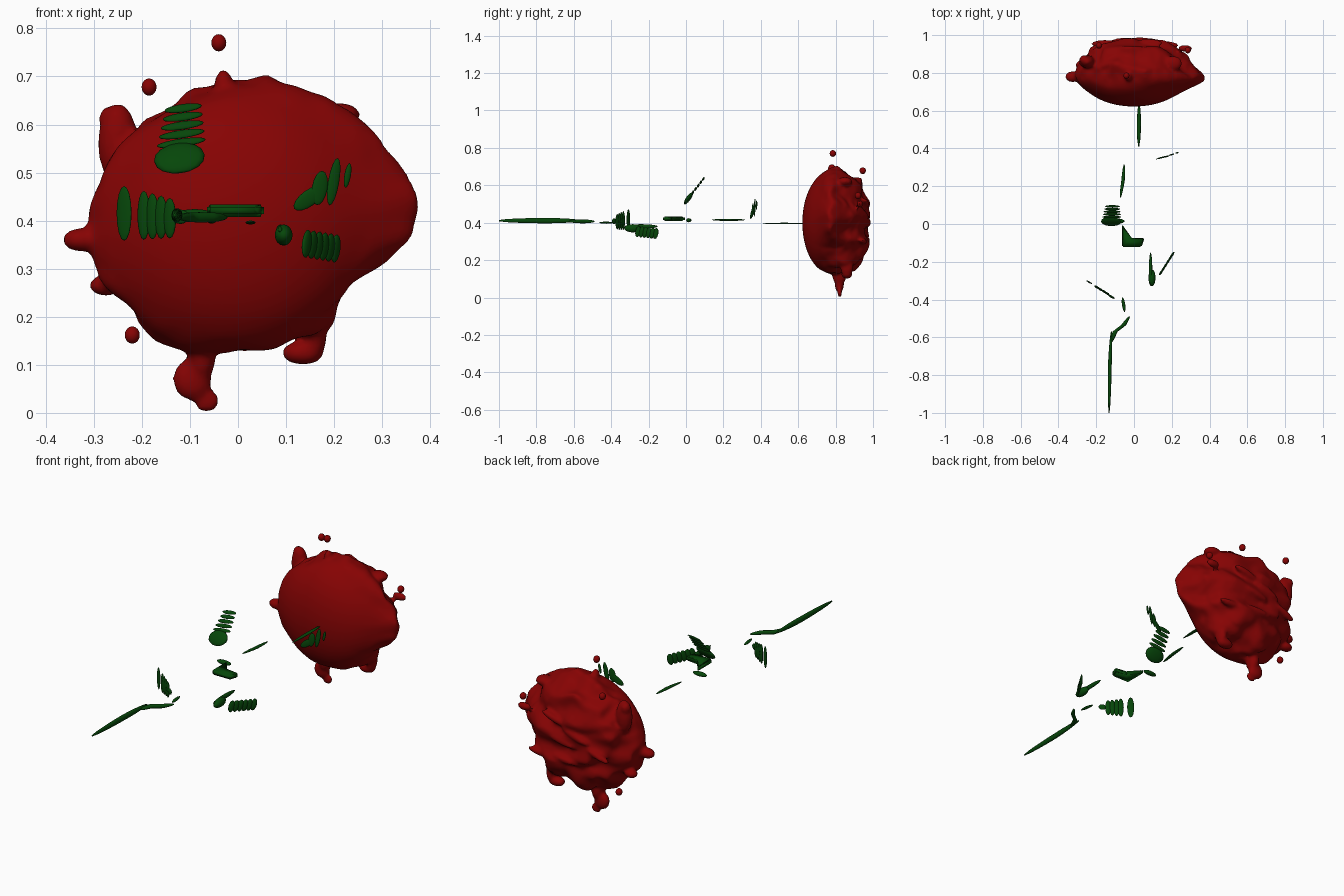
import bpy, bmesh, math, random
from mathutils import Vector, Matrix, Euler, noise

if "Cube" in bpy.data.objects:
    bpy.data.objects.remove(bpy.data.objects["Cube"])


def material(name, col):
    m = bpy.data.materials.new(name)
    m.diffuse_color = (*col, 1)
    m.use_nodes = True
    m.node_tree.nodes["Principled BSDF"].inputs["Base Color"].default_value = m.diffuse_color
    return m


RED = material("petal red", (0.24, 0.001, 0.001))
GREEN = material("leaf green", (0.002, 0.062, 0.003))


def finish(bm, name, mat):
    bmesh.ops.recalc_face_normals(bm, faces=bm.faces)
    me = bpy.data.meshes.new(name)
    bm.to_mesh(me)
    bm.free()
    for p in me.polygons:
        p.use_smooth = True
    me.materials.append(mat)
    ob = bpy.data.objects.new(name, me)
    bpy.context.collection.objects.link(ob)
    return ob


def loft(bm, rings):
    loops = [[bm.verts.new(p) for p in r] for r in rings]
    n = len(loops[0])
    for a, b in zip(loops, loops[1:]):
        for i in range(n):
            bm.faces.new((a[i], a[(i + 1) % n], b[(i + 1) % n], b[i]))
    bm.faces.new(loops[0])
    bm.faces.new(loops[-1])


def blob(bm, c, r, rot=(0, 0, 0)):
    e = Euler([math.radians(a) for a in rot])
    m = Matrix.LocRotScale(Vector(c), e, Vector(r))
    bmesh.ops.create_uvsphere(bm, u_segments=14, v_segments=8, radius=1, matrix=m)


def interp(table, t):
    for (a, va), (b, vb) in zip(table, table[1:]):
        if a <= t <= b:
            return va + (vb - va) * (t - a) / (b - a)
    return table[-1][1]


# Flower head: smooth cup towards the stem, ruffled petals at the far side
outline = [(.385, .44), (.24, .61), (.15, .665), (.05, .69), (-.03, .69), (-.13, .645),
           (-.27, .52), (-.32, .36), (-.28, .27), (-.22, .20), (0, .12), (.17, .19),
           (.24, .26), (.36, .39)]
polar = sorted((math.atan2(z - .4, x) % math.tau, math.hypot(x, z - .4)) for x, z in outline)
polar = [(polar[-1][0] - math.tau, polar[-1][1])] + polar + [(polar[0][0] + math.tau, polar[0][1])]


def profile(y):
    if y < .8:
        return max(.001, 1 - ((.8 - y) / .178) ** 2.4) ** .5
    return max(.0005, 1 - ((y - .8) / .175) ** 3) ** .5


bm = bmesh.new()
rings = []
for k in range(65):
    y = .7985 - .1765 * math.cos(math.pi * k / 64)
    ruffle = min(1, max(0, (y - .71) / .12))
    w = math.exp(-((y - .775) / .065) ** 2)
    ring = []
    for i in range(96):
        a = math.tau * i / 96
        r = profile(y) * (.272 + (interp(polar, a) - .272) * w)
        p = Vector((r * math.cos(a), y, .4 + r * math.sin(a)))
        n = noise.noise(p * 10) + .4 * noise.noise(p * 22)
        r += ruffle * .035 * n * min(1, r / .1)
        fold = noise.noise(Vector((p.x * 6, p.y * 5, p.z * 15)))
        dy = ruffle * .04 * fold
        ring.append((r * math.cos(a), min(y + dy, .997), .4 + r * math.sin(a)))
    rings.append(ring)
loft(bm, rings)

# Petal tips and drips
for c, r in [((-.25, .86, .56), (.042, .035, .085)),
             ((-.265, .87, .61), (.025, .025, .03)),
             ((-.03, .78, .68), (.02, .025, .035)),
             ((-.325, .78, .36), (.04, .03, .025)),
             ((-.275, .84, .265), (.035, .03, .022)),
             ((.21, .85, .62), (.045, .04, .025)),
             ((-.075, .82, .125), (.03, .04, .06)),
             ((-.095, .82, .07), (.042, .025, .045)),
             ((-.065, .822, .025), (.028, .012, .026)),
             ((.16, .86, .165), (.025, .035, .055)),
             ((.135, .86, .125), (.045, .03, .025)),
             ((.27, .93, .5), (.04, .018, .02))]:
    blob(bm, c, r)

# Folded petal edges on the far side
random.seed(4)
for i in range(6):
    a, d = i * 2.4, .03 + .032 * i
    blob(bm, (d * math.cos(a), .968 - .6 * d * d, .4 + d * math.sin(a)),
         (.08, .022, .018), (0, random.uniform(-25, 25), 0))
flower = finish(bm, "flower_head", RED)
rm = flower.modifiers.new("fuse", 'REMESH')
rm.mode = 'VOXEL'
rm.voxel_size = .009
rm.use_smooth_shade = True
sm = flower.modifiers.new("soften", 'SMOOTH')
sm.factor = .5
sm.iterations = 3

# Loose petal specks
bm = bmesh.new()
for c in [(-.04, .785, .77), (-.185, .945, .678), (-.22, .86, .162), (.285, .92, .545)]:
    blob(bm, c, (.016, .017, .018))
finish(bm, "petal_specks", RED)


# Stem pieces: path points x, y at one height, tapered towards both ends
def stem(name, z, w, h, path):
    bm = bmesh.new()
    rings = []
    steps = 6 * (len(path) - 1)
    for k in range(steps + 1):
        i = min(k // 6, len(path) - 2)
        p = Vector(path[i]).lerp(Vector(path[i + 1]), k / 6 - i)
        t = .25 + .75 * math.sin(math.pi * k / steps) ** .6 if 0 < k < steps else .25
        rings.append([(p.x + w * t * math.cos(math.tau * j / 10), p.y,
                       z + h * t * math.sin(math.tau * j / 10)) for j in range(10)])
    loft(bm, rings)
    finish(bm, name, GREEN)


stem("stem_lower", .411, .01, .015, [(-.132, -1), (-.128, -.75), (-.12, -.57)])
stem("stem_bend", .407, .014, .011, [(-.122, -.63), (-.1, -.57), (-.055, -.535), (-.025, -.49)])
stem("stem_joint", .4, .009, .006, [(-.05, -.465), (-.06, -.39)])
stem("stem_upper", .415, .009, .006, [(-.072, .14), (-.058, .23), (-.052, .315)])
stem("stem_neck", .396, .011, .004, [(.025, .41), (.027, .64)])

# Hooked middle stem: flat bent plate with a small shoot
bm = bmesh.new()
hook = [(-.064, 0), (-.064, -.122), (.04, -.122), (.056, -.075), (-.015, -.08)]
loft(bm, [[(x, y, z) for x, y in hook] for z in (.408, .434)])
bmesh.ops.bevel(bm, geom=bm.edges[:], offset=.006, segments=2, affect='EDGES')
blob(bm, (-.09, .015, .413), (.04, .014, .011))
finish(bm, "stem_middle", GREEN)


# Leaves: rows of thin slivers
def leaf(name, slivers):
    bm = bmesh.new()
    for s in slivers:
        blob(bm, *s)
    finish(bm, name, GREEN)


tilt, turn = (-36, -8, 0), (0, 0, -30)
leaf("leaf_upper_left",
     [((-.122, .013, .53), (.054, .012, .038), tilt)] +
     [((-.118 + .001 * i, .037 + .014 * i, .562 + .018 * i), (.052 - .003 * i, .005, .01), tilt)
      for i in range(5)])
leaf("leaf_lower_left",
     [((-.142 - .018 * i, -.368 + .011 * i, .405 + .002 * i), (.015, .006, .042 + .003 * i), turn)
      for i in range(4)] +
     [((-.237, -.308, .415), (.018, .004, .057), turn),
      ((-.12, -.385, .408), (.02, .006, .015), turn)])
leaf("leaf_lower_right",
     [((.088, -.24, .38), (.009, .09, .012)),
      ((.095, -.285, .37), (.019, .045, .022))] +
     [((.143 + .012 * i, -.257 + .019 * i, .352 - .002 * i), (.016, .006, .03), (0, 14, 57))
      for i in range(6)])
leaf("leaf_upper_right",
     [((.148, .352, .447), (.04, .004, .017), (0, -35, 15))] +
     [((.17 + .029 * i, .357 + .01 * i, .468 + .013 * i), (.017 - .005 * i, .004, h), (0, 10, 15))
      for i, h in enumerate((.036, .05, .026))])
